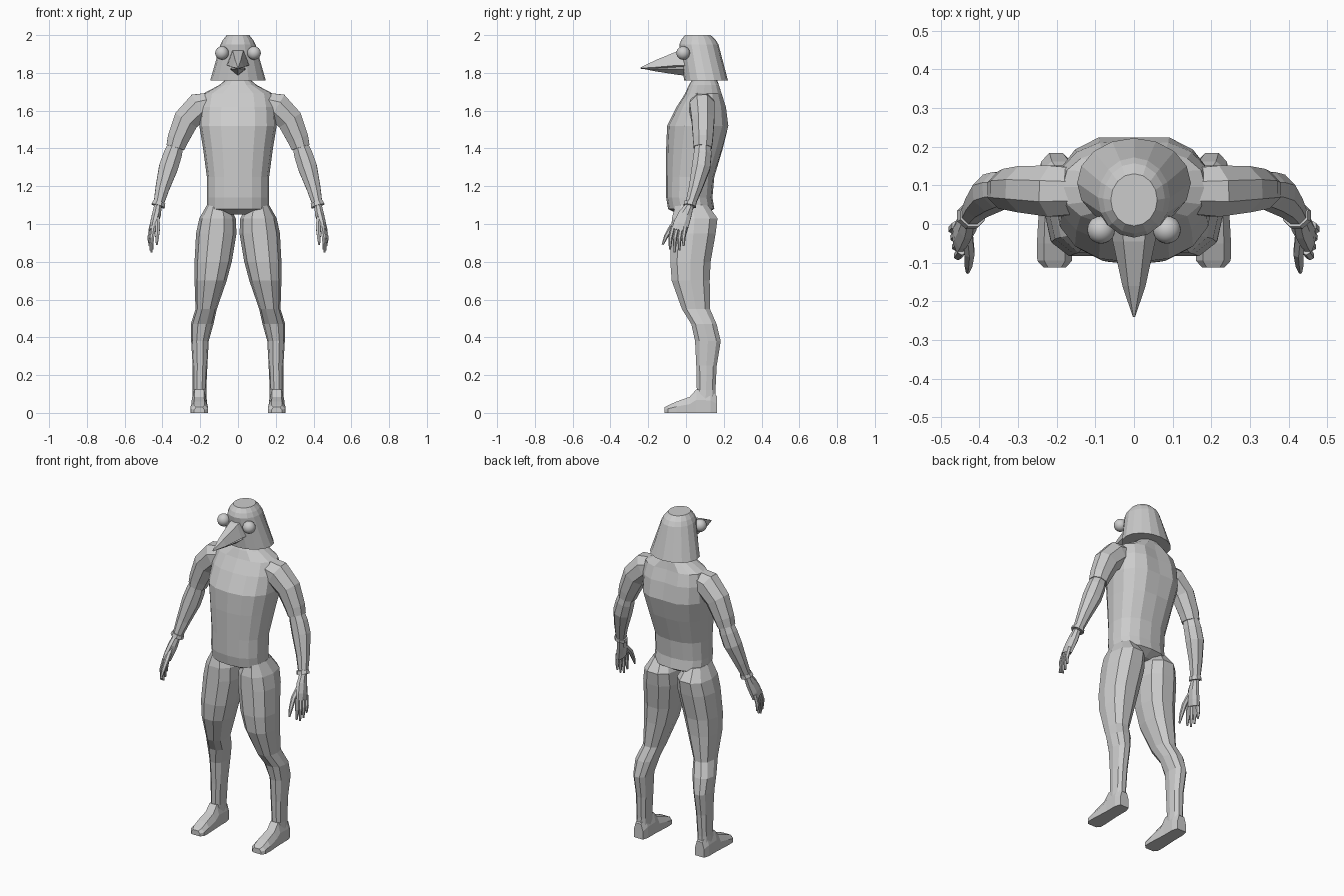
import bpy, bmesh, math
from mathutils import Vector

if "Cube" in bpy.data.objects:
    bpy.data.objects.remove(bpy.data.objects["Cube"])

grey = bpy.data.materials.new("plain grey")
grey.use_nodes = True
grey.diffuse_color = (0.6, 0.6, 0.6, 1)
grey.node_tree.nodes["Principled BSDF"].inputs["Base Color"].default_value = (0.6, 0.6, 0.6, 1)


def finish(name, bm, mirror=False):
    bmesh.ops.recalc_face_normals(bm, faces=bm.faces)
    mesh = bpy.data.meshes.new(name)
    bm.to_mesh(mesh)
    bm.free()
    mesh.materials.append(grey)
    obj = bpy.data.objects.new(name, mesh)
    bpy.context.collection.objects.link(obj)
    if mirror:
        obj.modifiers.new("other side", 'MIRROR')
    return obj


def skin(name, rings, mirror=False):
    """Join rings of points into a capped flat-faced body."""
    bm = bmesh.new()
    loops = [[bm.verts.new(p) for p in ring] for ring in rings]
    n = len(loops[0])
    for a, b in zip(loops, loops[1:]):
        for i in range(n):
            j = (i + 1) % n
            bm.faces.new((a[i], a[j], b[j], b[i]))
    bm.faces.new(loops[0])
    bm.faces.new(loops[-1])
    return finish(name, bm, mirror)


def level_ring(z, x0, x1, y0, y1, n, power=1.0, turn=0.0):
    """Horizontal rounded ring filling the given extents."""
    def bend(v):
        return math.copysign(abs(v) ** power, v)
    pts = []
    for i in range(n):
        a = math.tau * (i + turn) / n
        pts.append(Vector(((x0 + x1) / 2 + (x1 - x0) / 2 * bend(math.sin(a)),
                           (y0 + y1) / 2 + (y1 - y0) / 2 * bend(math.cos(a)), z)))
    return pts


def limb(name, stations, n=8):
    """Mirrored tube; a station is (centre, radius across, radius along y)."""
    mid = [Vector(s[0]) for s in stations]
    rings = []
    for i, (c, a, b) in enumerate(stations):
        t = (mid[min(i + 1, len(mid) - 1)] - mid[max(i - 1, 0)]).normalized()
        u = Vector((0, 1, 0)).cross(t).normalized()
        v = t.cross(u)
        rings.append([mid[i] + u * a * math.cos(math.tau * (k + .5) / n) * 1.05
                      + v * b * math.sin(math.tau * (k + .5) / n) * 1.05 for k in range(n)])
    return skin(name, rings, True)


# Torso: height, half width, front, back, depth of the spine groove
torso = [(1.05, .10, -.04, .10, 0), (1.08, .165, -.095, .15, 0), (1.14, .165, -.105, .14, 0),
         (1.25, .165, -.105, .15, 0), (1.40, .185, -.105, .20, .005), (1.52, .205, -.10, .235, .012),
         (1.62, .20, -.05, .22, .015), (1.69, .185, -.005, .195, .012), (1.735, .10, .015, .18, .005),
         (1.76, .07, .03, .165, 0), (1.80, .065, .03, .15, 0)]
rings = []
for z, w, front, back, groove in torso:
    ring = level_ring(z, -w, w, front, back, 16, .85)
    ring[0].y -= groove
    rings.append(ring)
skin("torso", rings)

# Legs: height, inner, outer, front, back
leg = [(1.10, .05, .165, -.06, .12), (1.03, .012, .205, -.08, .172), (.95, .008, .222, -.083, .162),
       (.80, .033, .23, -.088, .135), (.70, .06, .23, -.08, .13), (.55, .112, .225, -.025, .13),
       (.47, .13, .25, .025, .165), (.38, .155, .248, .045, .187), (.25, .162, .24, .052, .165),
       (.12, .168, .24, .055, .158), (.03, .165, .245, .04, .16)]
skin("leg", [level_ring(z, a, b, c, d, 10, .85, .5) for z, a, b, c, d in leg], True)

# Feet: station along y, half width, height
rings = []
for y, w, h in [(.163, .03, .09), (.13, .04, .12), (.055, .04, .125), (.02, .042, .085),
                (-.05, .046, .06), (-.095, .045, .04), (-.113, .028, .03)]:
    side = [(w, 0), (w, h * .55), (w * .6, h)]
    rings.append([(.205 + x, y, z) for x, z in side]
                 + [(.205 - x, y, z) for x, z in reversed(side)])
skin("foot", rings, True)

# Arms, with the upper arm ending in a slightly wider sleeve
limb("upper_arm", [((.13, .085, 1.64), .06, .06), ((.205, .085, 1.62), .078, .068),
                   ((.275, .09, 1.55), .07, .062), ((.318, .09, 1.45), .058, .054),
                   ((.332, .088, 1.405), .05, .05)])
limb("forearm", [((.325, .09, 1.43), .04, .042), ((.345, .088, 1.37), .05, .048),
                 ((.368, .08, 1.30), .052, .05), ((.40, .05, 1.19), .038, .036),
                 ((.423, .02, 1.095), .026, .026)])
limb("wrist_cuff", [((.417, .024, 1.115), .034, .032), ((.423, .02, 1.095), .037, .034)])
limb("palm", [((.423, .02, 1.10), .02, .022), ((.432, -.005, 1.05), .024, .036),
              ((.445, -.025, 1.0), .022, .042), ((.453, -.035, .965), .017, .042)])

# Fingers and thumb
for k, (base_y, tip_y, tip_z) in enumerate([(-.068, -.085, .865), (-.046, -.06, .85),
                                            (-.024, -.035, .86), (-.004, -.012, .885)]):
    x = .445 + k * .005
    limb("finger", [((x, base_y, .985), .012, .012), ((x + .01, (base_y + tip_y) / 2 - .006, .925), .011, .011),
                    ((x + .008, tip_y, tip_z), .005, .005)], 6)
limb("thumb", [((.43, -.025, 1.04), .014, .014), ((.425, -.075, .985), .014, .014),
               ((.428, -.105, .935), .011, .011), ((.43, -.124, .89), .005, .005)], 6)

# Flared hood
hood = [(1.76, .147, -.01, .222), (1.95, .093, -.035, .172), (1.975, .08, -.025, .157), (2.0, .06, -.005, .13)]
skin("hood", [level_ring(z, -w, w, a, b, 16) for z, w, a, b in hood])


# Beak halves: station along y, half width, top, side height, bottom
def beak(name, stations):
    skin(name, [[(-w * .5, y, top), (w * .5, y, top), (w, y, mid), (0, y, low), (-w, y, mid)]
                for y, w, top, mid, low in stations])


beak("upper_beak", [(0, .06, 1.925, 1.84, 1.82), (-.045, .055, 1.915, 1.84, 1.82),
                    (-.16, .03, 1.868, 1.83, 1.818), (-.24, .003, 1.829, 1.825, 1.822)])
beak("lower_beak", [(0, .042, 1.84, 1.82, 1.785), (-.045, .038, 1.84, 1.82, 1.79),
                    (-.16, .018, 1.83, 1.82, 1.808), (-.22, .003, 1.825, 1.823, 1.82)])

# Round eyes
bm = bmesh.new()
bmesh.ops.create_uvsphere(bm, u_segments=20, v_segments=12, radius=.036)
bmesh.ops.translate(bm, verts=bm.verts, vec=(.085, -.015, 1.905))
for f in bm.faces:
    f.smooth = True
finish("eye", bm, True)
